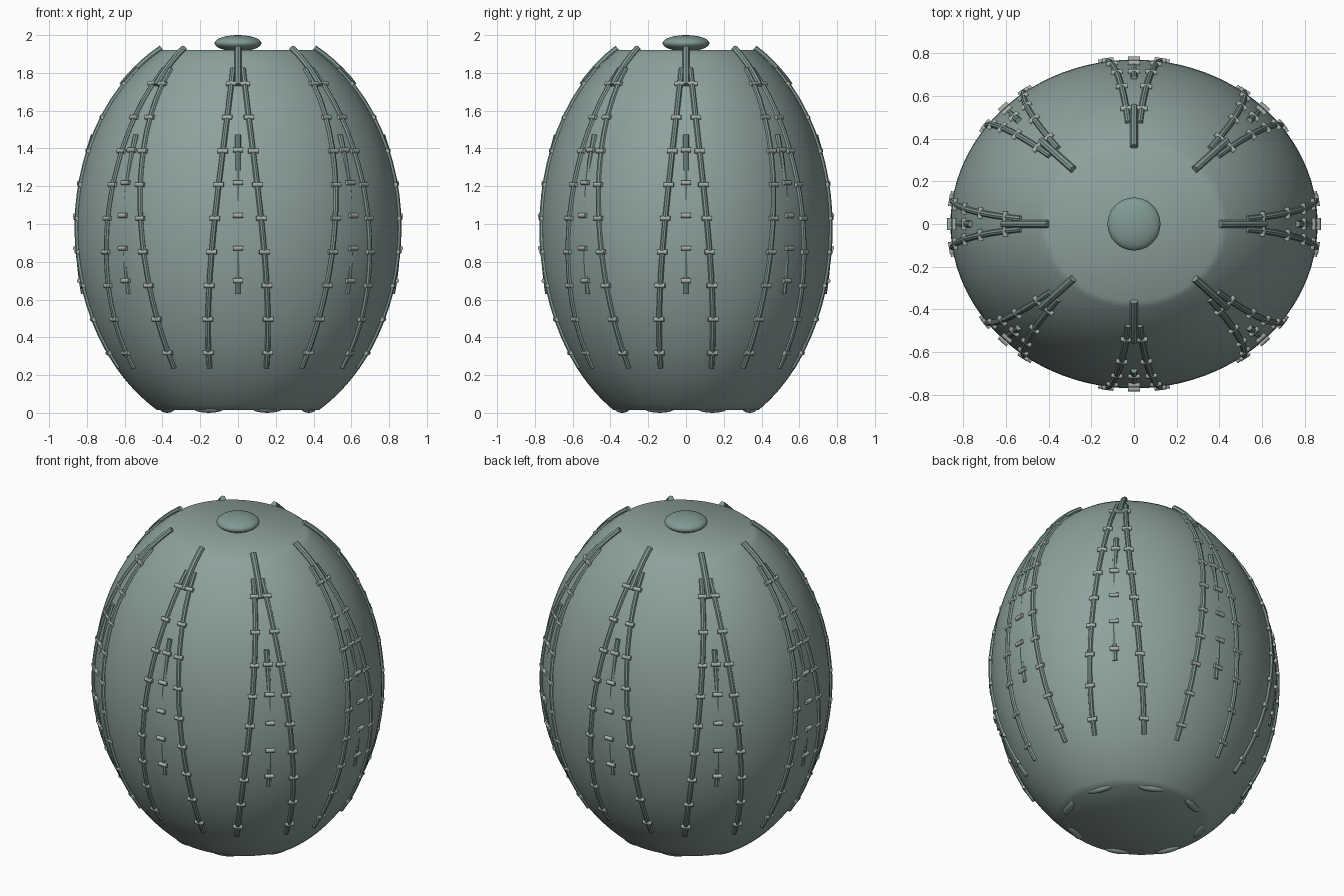
import bpy, bmesh, math
from mathutils import Matrix, Vector

if "Cube" in bpy.data.objects:
    bpy.data.objects.remove(bpy.data.objects["Cube"])

RX, RY, RZ, ZC = 0.86, 0.77, 1.09, 0.96
Z_LOW, Z_TOP = 0.014, 1.922


def radius(z):
    return math.sqrt(1 - ((z - ZC) / RZ) ** 2)


def surface(a, z, lift=0.0):
    """Point on the oval shell plus its outward normal."""
    k = radius(z)
    p = Vector((RX * k * math.cos(a), RY * k * math.sin(a), z))
    n = Vector((p.x / RX ** 2, p.y / RY ** 2, (z - ZC) / RZ ** 2)).normalized()
    return p + n * lift, n


def material(name, rgb):
    m = bpy.data.materials.new(name)
    m.diffuse_color = (*rgb, 1)
    m.use_nodes = True
    m.node_tree.nodes["Principled BSDF"].inputs["Base Color"].default_value = m.diffuse_color
    return m


def add_mesh(name, bm, mat, smooth=True):
    bmesh.ops.recalc_face_normals(bm, faces=bm.faces)
    me = bpy.data.meshes.new(name)
    bm.to_mesh(me)
    bm.free()
    for f in me.polygons:
        f.use_smooth = smooth
    me.materials.append(mat)
    ob = bpy.data.objects.new(name, me)
    bpy.context.collection.objects.link(ob)
    return ob


def sharp_edges(ob):
    bpy.ops.object.select_all(action='DESELECT')
    ob.select_set(True)
    bpy.context.view_layer.objects.active = ob
    bpy.ops.object.shade_smooth_by_angle(angle=math.radians(40))


def add_tubes(name, paths, thickness, mat):
    cu = bpy.data.curves.new(name, 'CURVE')
    cu.dimensions = '3D'
    cu.bevel_depth = thickness
    cu.bevel_resolution = 2
    cu.use_fill_caps = True
    for pts in paths:
        s = cu.splines.new('POLY')
        s.points.add(len(pts) - 1)
        for q, p in zip(s.points, pts):
            q.co = (*p, 1)
    tmp = bpy.data.objects.new(name + "_path", cu)
    bpy.context.collection.objects.link(tmp)
    bpy.context.view_layer.update()
    me = bpy.data.meshes.new_from_object(
        tmp.evaluated_get(bpy.context.evaluated_depsgraph_get()))
    bpy.data.objects.remove(tmp)
    ob = bpy.data.objects.new(name, me)
    bpy.context.collection.objects.link(ob)
    me.materials.clear()
    me.materials.append(mat)
    sharp_edges(ob)


shell_mat = material("shell_green_grey", (0.27, 0.36, 0.34))
rib_mat = material("rib_green_grey", (0.22, 0.32, 0.295))
band_mat = material("band_pale", (0.38, 0.43, 0.40))

# Oval shell, clipped flat at top and bottom
bm = bmesh.new()
SEG, ROWS = 96, 48
t0 = math.asin((Z_LOW - ZC) / RZ)
t1 = math.asin((Z_TOP - ZC) / RZ)
rings = []
for i in range(ROWS + 1):
    z = ZC + RZ * math.sin(t0 + (t1 - t0) * i / ROWS)
    rings.append([bm.verts.new(surface(2 * math.pi * j / SEG, z)[0]) for j in range(SEG)])
low = bm.verts.new((0, 0, Z_LOW))
top = bm.verts.new((0, 0, Z_TOP))
for j in range(SEG):
    k = (j + 1) % SEG
    for a, b in zip(rings, rings[1:]):
        bm.faces.new((a[j], a[k], b[k], b[j]))
    bm.faces.new((low, rings[0][k], rings[0][j]))
    bm.faces.new((top, rings[-1][j], rings[-1][k]))
add_mesh("shell", bm, shell_mat)

# Flattened knob on top
bm = bmesh.new()
bmesh.ops.create_uvsphere(bm, u_segments=32, v_segments=16, radius=1,
                          matrix=Matrix.Translation((0, 0, 1.957)) @ Matrix.Diagonal((0.124, 0.124, 0.043, 1)))
add_mesh("top_knob", bm, rib_mat)

# Ring of small feet, mostly sunk in the base
bm = bmesh.new()
for i in range(8):
    a = math.radians(22.5 + 45 * i)
    m = (Matrix.Translation((0.405 * math.cos(a), 0.365 * math.sin(a), 0.026))
         @ Matrix.Rotation(a, 4, 'Z') @ Matrix.Diagonal((0.026, 0.09, 0.026, 1)))
    bmesh.ops.create_uvsphere(bm, u_segments=16, v_segments=8, radius=1, matrix=m)
add_mesh("base_feet", bm, shell_mat)


# Eight forked ribs: stem, two spreading legs and a short middle bar
def leg_angle(z):
    return 0.05 + 0.185 * (1.82 - z) / 1.58


def span(za, zb, n):
    return [za + (zb - za) * i / (n - 1) for i in range(n)]


stems, legs, middles, bands = [], [], [], []
for i in range(8):
    a = i * math.pi / 4
    stems.append([surface(a, z, 0.006)[0] for z in span(1.925, 1.73, 6)])
    for s in (-1, 1):
        legs.append([surface(a + s * leg_angle(z), z, 0.001)[0] for z in span(1.82, 0.24, 20)])
        bands += [(a + s * leg_angle(z), z) for z in span(1.74, 0.32, 9)]
    middles.append([surface(a, z, 0.002 - 0.018 * (1 - ((z - 1.0) / 0.45) ** 2))[0]
                    for z in span(1.47, 0.63, 12)])
    bands += [(a, z) for z in span(1.39, 0.70, 5)]
add_tubes("rib_stems", stems, 0.018, rib_mat)
add_tubes("rib_legs", legs, 0.0145, rib_mat)
add_tubes("rib_middle_bars", middles, 0.0155, rib_mat)

# Small crosswise bands tying the ribs down
bm = bmesh.new()
for a, z in bands:
    p, n = surface(a, z, 0.005)
    side = Vector((-n.y, n.x, 0)).normalized()
    m = Matrix.Translation(p) @ side.to_track_quat('Z', 'Y').to_matrix().to_4x4()
    bmesh.ops.create_cone(bm, cap_ends=True, segments=12, radius1=0.0125,
                          radius2=0.0125, depth=0.054, matrix=m)
sharp_edges(add_mesh("rib_bands", bm, band_mat))
